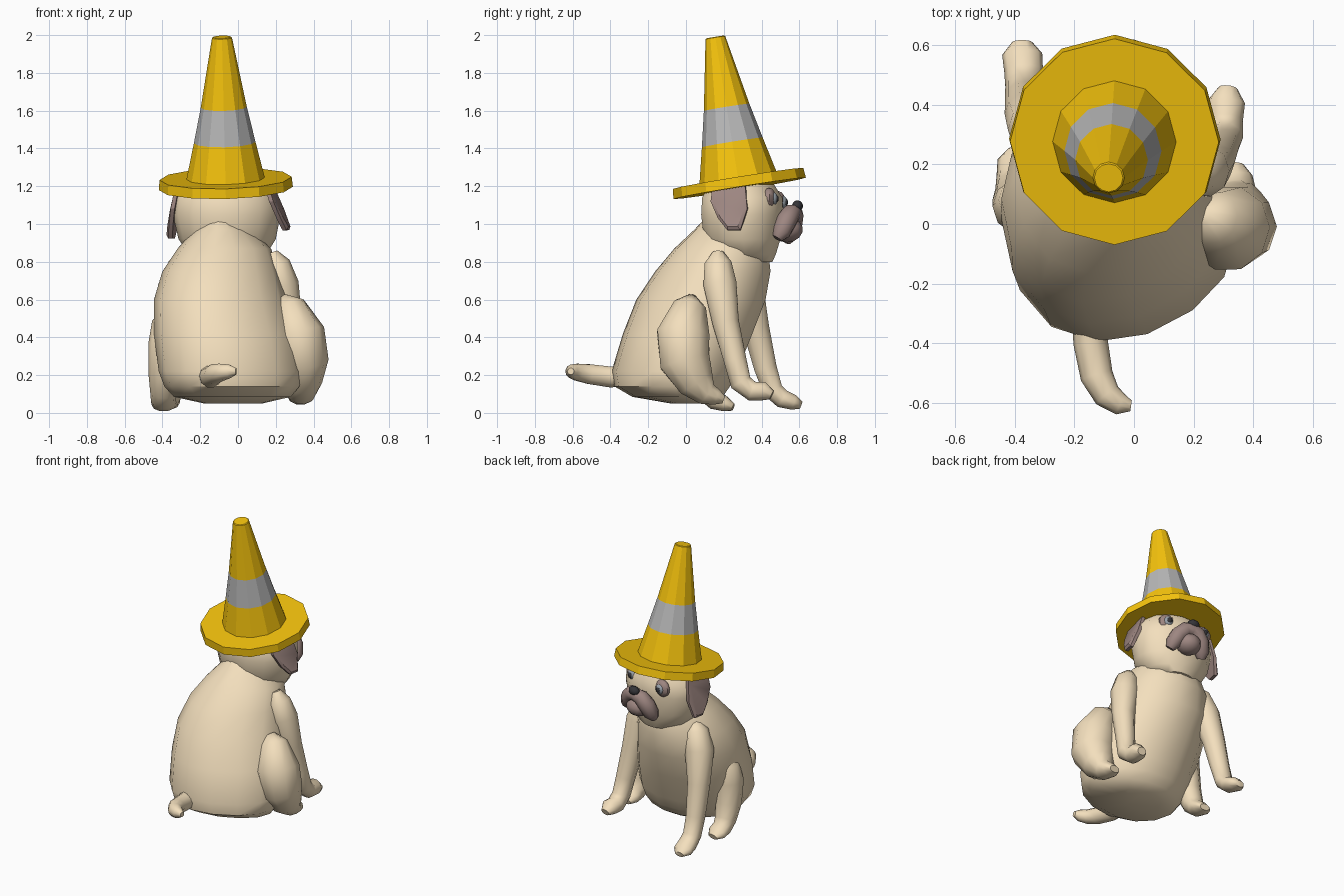
import bpy, bmesh, math
from mathutils import Vector, Matrix


def mat(name, r, g, b):
    m = bpy.data.materials.new(name)
    m.diffuse_color = (r, g, b, 1)
    return m


FUR = mat("fur", 0.90, 0.74, 0.51)
BROWN = mat("brown", 0.34, 0.24, 0.22)
DARK = mat("dark", 0.035, 0.035, 0.04)
EYE = mat("eye", 0.32, 0.36, 0.40)
YELLOW = mat("yellow", 0.92, 0.55, 0.004)
GREY = mat("grey", 0.48, 0.48, 0.48)

# head frame: looks along local +y, turned slightly to +x and tipped to the left
HEAD = (Matrix.Translation((-0.06, 0.29, 1.04)) @ Matrix.Rotation(math.radians(-11), 4, 'Z')
        @ Matrix.Rotation(math.radians(-4), 4, 'Y'))


def finish(name, bm, material, xf=None, angle=28):
    bmesh.ops.recalc_face_normals(bm, faces=bm.faces)
    me = bpy.data.meshes.new(name)
    bm.to_mesh(me)
    bm.free()
    ob = bpy.data.objects.new(name, me)
    bpy.context.collection.objects.link(ob)
    me.materials.append(material)
    if xf:
        ob.matrix_world = xf
    bpy.ops.object.select_all(action='DESELECT')
    ob.select_set(True)
    bpy.context.view_layer.objects.active = ob
    bpy.ops.object.shade_smooth_by_angle(angle=math.radians(angle))
    return ob


def loft(name, rings, material, xf=None, angle=28):
    bm = bmesh.new()
    vs = [[bm.verts.new(p) for p in ring] for ring in rings]
    n = len(vs[0])
    for a, b in zip(vs, vs[1:]):
        for i in range(n):
            bm.faces.new((a[i], a[(i + 1) % n], b[(i + 1) % n], b[i]))
    bm.faces.new(vs[0])
    bm.faces.new(vs[-1])
    return finish(name, bm, material, xf, angle)


def stack(name, levels, material, skew=0.0, n=14):
    """Levels of (z, x min, x max, y min, y max) joined as ellipses; skew swings the rear half."""
    rings = []
    for z, x0, x1, y0, y1 in levels:
        ring = []
        for i in range(n):
            c, s = math.cos(math.tau * i / n), math.sin(math.tau * i / n)
            ring.append(((x0 + x1) / 2 + (x1 - x0) / 2 * c,
                         (y0 + y1) / 2 + (y1 - y0) / 2 * s - min(s, 0) * skew * (x1 - x0) / 2 * c, z))
        rings.append(ring)
    return loft(name, rings, material, angle=42)


def tube(name, path, material, n=10, ref=(1, 0, 0), xf=None, angle=55):
    """Path of (x, y, z, radius, optional widening along ref)."""
    pts = [Vector(p[:3]) for p in path]
    rings = []
    for i, p in enumerate(pts):
        t = (pts[min(i + 1, len(pts) - 1)] - pts[max(i - 1, 0)]).normalized()
        u = Vector(ref)
        u = (u - t * u.dot(t)).normalized()
        v = t.cross(u)
        r = path[i][3]
        w = path[i][4] if len(path[i]) > 4 else 1
        rings.append([p + r * (w * u * math.cos(math.tau * k / n) + v * math.sin(math.tau * k / n))
                      for k in range(n)])
    return loft(name, rings, material, xf, angle)


def blob(name, loc, size, material, xf=HEAD):
    bm = bmesh.new()
    bmesh.ops.create_uvsphere(bm, u_segments=10, v_segments=7, radius=1,
                              matrix=Matrix.Translation(loc) @ Matrix.Diagonal((*size, 1)))
    return finish(name, bm, material, xf, 45)


# body and head
stack("body", [(0.05, -0.18, 0.13, -0.08, 0.14), (0.085, -0.34, 0.28, -0.28, 0.20),
               (0.14, -0.39, 0.325, -0.375, 0.24), (0.22, -0.42, 0.34, -0.39, 0.28),
               (0.42, -0.445, 0.31, -0.33, 0.36), (0.6, -0.445, 0.255, -0.26, 0.43),
               (0.75, -0.40, 0.215, -0.16, 0.455), (0.87, -0.32, 0.175, -0.06, 0.44),
               (0.97, -0.23, 0.07, 0.045, 0.40), (1.03, -0.15, -0.03, 0.10, 0.34)], FUR, skew=0.15)
stack("head", [(0.80, -0.17, 0.07, 0.28, 0.46), (0.84, -0.26, 0.15, 0.15, 0.48),
               (0.92, -0.315, 0.20, 0.09, 0.505), (1.05, -0.345, 0.225, 0.075, 0.52),
               (1.14, -0.335, 0.215, 0.08, 0.515), (1.21, -0.27, 0.15, 0.12, 0.47)], FUR)

# legs and tail
tube("front_leg_right", [(0.18, 0.17, 0.85, 0.03), (0.20, 0.17, 0.79, 0.075), (0.23, 0.18, 0.68, 0.092),
                         (0.265, 0.21, 0.48, 0.074), (0.29, 0.26, 0.28, 0.063), (0.305, 0.29, 0.16, 0.06),
                         (0.305, 0.35, 0.115, 0.055, 1.1), (0.31, 0.41, 0.115, 0.052, 1.2),
                         (0.315, 0.455, 0.095, 0.025, 1.3)], FUR)
tube("front_leg_left", [(-0.27, 0.29, 0.84, 0.03), (-0.29, 0.30, 0.78, 0.08), (-0.33, 0.32, 0.66, 0.095),
                        (-0.36, 0.37, 0.45, 0.074), (-0.37, 0.42, 0.24, 0.063), (-0.37, 0.46, 0.12, 0.056, 1.1),
                        (-0.37, 0.51, 0.075, 0.052, 1.25), (-0.375, 0.57, 0.055, 0.042, 1.6),
                        (-0.375, 0.61, 0.04, 0.02, 1.7)], FUR)
tube("hind_leg_right", [(0.23, 0.03, 0.61, 0.03), (0.265, 0.02, 0.565, 0.09), (0.315, -0.015, 0.42, 0.145),
                        (0.34, -0.005, 0.27, 0.14), (0.34, 0.055, 0.16, 0.105), (0.335, 0.11, 0.10, 0.065, 1.15),
                        (0.33, 0.16, 0.085, 0.045, 1.5), (0.33, 0.20, 0.07, 0.022, 1.7)], FUR)
tube("hind_leg_left", [(-0.36, 0.10, 0.54, 0.03), (-0.375, 0.08, 0.48, 0.08), (-0.38, 0.06, 0.36, 0.095),
                       (-0.39, 0.08, 0.21, 0.085), (-0.395, 0.12, 0.11, 0.07), (-0.395, 0.16, 0.065, 0.055, 1.2),
                       (-0.39, 0.21, 0.045, 0.04, 1.7), (-0.385, 0.25, 0.03, 0.02, 1.8)], FUR)
tube("tail", [(-0.15, -0.30, 0.20, 0.06), (-0.145, -0.40, 0.19, 0.058), (-0.125, -0.51, 0.205, 0.055),
              (-0.09, -0.575, 0.215, 0.047), (-0.045, -0.605, 0.22, 0.037), (-0.01, -0.61, 0.22, 0.018)], FUR)

# ears and eyes, one per side of the head
EAR = [(-0.11, 0.14), (-0.115, 0.06), (-0.07, -0.03), (-0.015, -0.095), (0.055, -0.095), (0.085, 0.02), (0.065, 0.15)]
for s, side in ((1, "right"), (-1, "left")):
    rings = [[(s * (0.29 - 0.27 * z + off), y * k + 0.005, z * k) for y, z in EAR]
             for off, k in ((-0.018, 1), (0.004, 1), (0.014, 0.8))]
    loft("ear_" + side, rings, BROWN, HEAD)
    ex = s * 0.13
    blob("eye_patch_" + side, (ex, 0.178, 0.085), (0.06, 0.035, 0.058), BROWN)
    blob("eye_" + side, (ex, 0.195, 0.085), (0.036, 0.03, 0.036), EYE)
    blob("pupil_" + side, (ex, 0.216, 0.085), (0.019, 0.013, 0.019), DARK)

# muzzle: drooping lips, chin and nose
half = [(0.115, 0.22, -0.125, 0.028), (0.105, 0.24, -0.09, 0.05), (0.08, 0.262, -0.03, 0.055),
        (0.04, 0.28, 0.015, 0.05)]
tube("muzzle", half + [(0, 0.285, 0.02, 0.044)] + [(-x, y, z, r) for x, y, z, r in reversed(half)],
     BROWN, ref=(0, 1, 0), xf=HEAD)
blob("chin", (0, 0.25, -0.07), (0.085, 0.085, 0.068), BROWN)
blob("nose", (0, 0.305, 0.055), (0.042, 0.03, 0.03), DARK)

# traffic cone hat, tilted along its own axis
BASE, AXIS = Vector((-0.065, 0.28, 1.215)), Vector((-0.02, -0.125, 0.775))


def cone_part(name, steps, material):
    tube(name, [(*(BASE + AXIS * s), r) for s, r in steps], material, n=12, angle=20)


cone_part("hat_brim", [(-0.034, 0.355), (0.034, 0.35)], YELLOW)
cone_part("hat_lower_cone", [(0.03, 0.208), (0.28, 0.163)], YELLOW)
cone_part("hat_stripe", [(0.28, 0.163), (0.52, 0.122)], GREY)
cone_part("hat_upper_cone", [(0.52, 0.122), (0.995, 0.053), (1.0, 0.048)], YELLOW)
